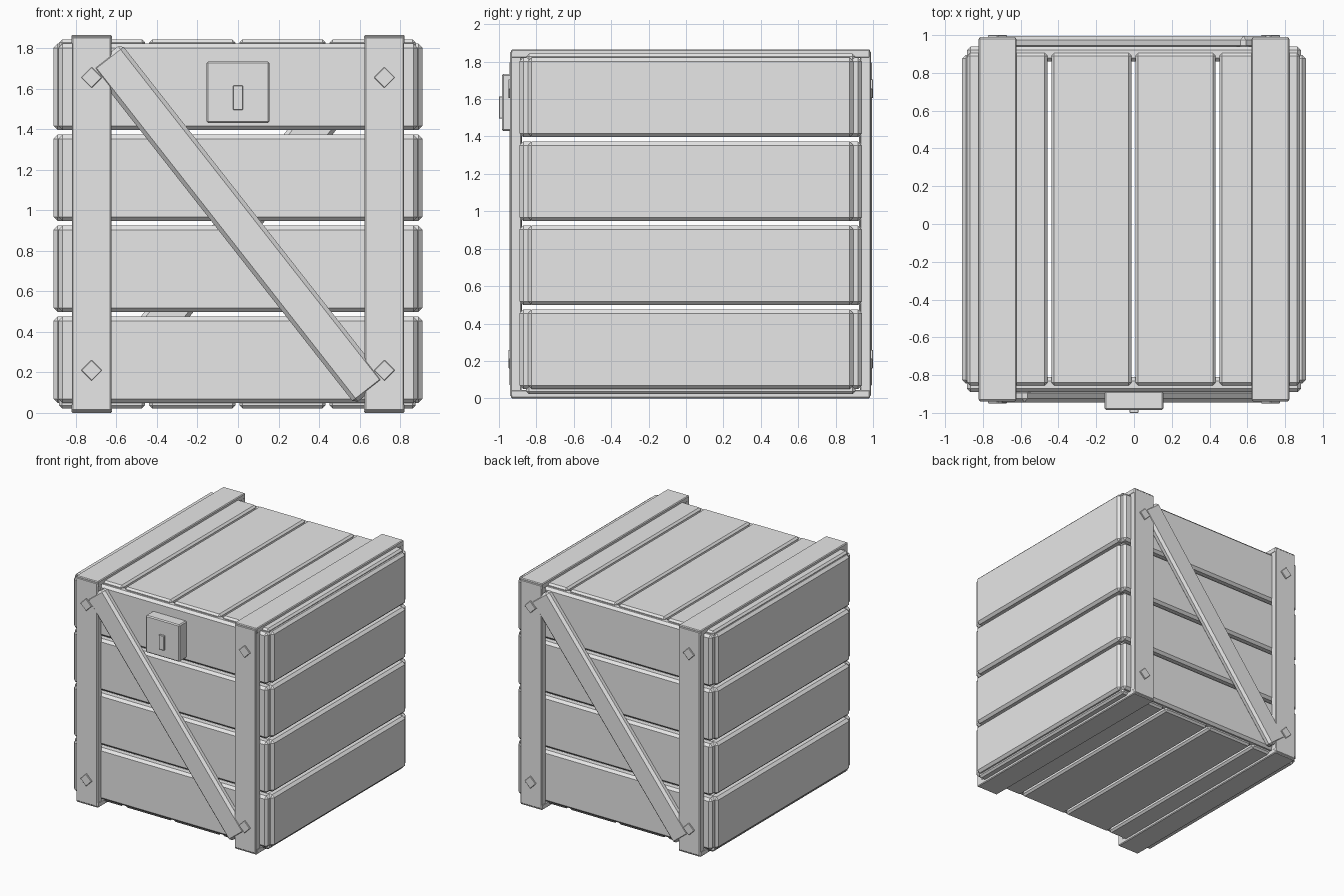
import bpy
import bmesh
import math
from mathutils import Matrix, Vector

cube = bpy.data.objects.get("Cube")
if cube:
    bpy.data.objects.remove(cube, do_unlink=True)

# One plain grey for the whole crate
grey = bpy.data.materials.new("plain grey")
grey.use_nodes = True
grey.diffuse_color = (0.8, 0.8, 0.8, 1)
grey.node_tree.nodes["Principled BSDF"].inputs["Base Color"].default_value = (0.8, 0.8, 0.8, 1)

SHIFT = 0.025   # the lock sticks out in front, so the body sits slightly back
MID = 0.9325    # half height of the crate


def board(name, centre, size, chamfer=0.0, tilt=0.0):
    """Chamfered box, tilted about the y axis."""
    bm = bmesh.new()
    bmesh.ops.create_cube(bm, size=1, matrix=Matrix.Diagonal((*size, 1)))
    mesh = bpy.data.meshes.new(name)
    bm.to_mesh(mesh)
    bm.free()
    mesh.materials.append(grey)
    ob = bpy.data.objects.new(name, mesh)
    ob.location = Vector(centre) + Vector((0, SHIFT, 0))
    ob.rotation_euler.y = tilt
    bpy.context.collection.objects.link(ob)
    if chamfer:
        mod = ob.modifiers.new("chamfer", "BEVEL")
        mod.width = chamfer
        mod.segments = 1
    return ob


# Walls: four horizontal planks on each of the four sides
for i in range(4):
    z = 0.262 + i * 0.449
    for s, face in ((-1, "front"), (1, "back")):
        board(f"{face}_plank_{i + 1}", (0, s * 0.875, z), (1.77, 0.08, 0.425), 0.02)
    for s, side in ((-1, "right"), (1, "left")):
        board(f"{side}_plank_{i + 1}", (s * 0.87, 0, z), (0.08, 1.74, 0.425), 0.02)

# Lid and floor: four planks running front to back
for i in range(4):
    x = (i - 1.5) * 0.445 - 0.003
    for s, face in ((-1, "floor"), (1, "lid")):
        board(f"{face}_plank_{i + 1}", (x, 0, MID + s * 0.875), (0.425, 1.76, 0.07), 0.015)

# Frame hoops: posts on front and back, straps over lid and floor
for sx, side in ((-1, "right"), (1, "left")):
    x = sx * 0.7225
    for s, face in ((-1, "front"), (1, "back")):
        board(f"{face}_{side}_post", (x, s * 0.935, MID), (0.195, 0.06, 1.845), 0.006)
        # Diamond bolt heads near both ends of the post
        for sz, end in ((-1, "lower"), (1, "upper")):
            board(f"{face}_{side}_{end}_bolt", (x, s * 0.962, MID + sz * 0.7225),
                  (0.073, 0.026, 0.073), 0.003, math.pi / 4)
    for s, face in ((-1, "floor"), (1, "lid")):
        board(f"{face}_{side}_strap", (x, 0, MID + s * 0.91), (0.2, 1.92, 0.045), 0.006)

# Diagonal braces on front and back
for s, face in ((-1, "front"), (1, "back")):
    board(f"{face}_brace", (0, s * 0.935, MID), (0.19, 0.068, 2.11), 0.02, s * 0.665)

# Lock plate with its keyhole stub
board("lock_plate", (0, -0.96, 1.582), (0.31, 0.1, 0.305), 0.008)
board("keyhole_stub", (0, -1.005, 1.555), (0.048, 0.04, 0.12), 0.003)
